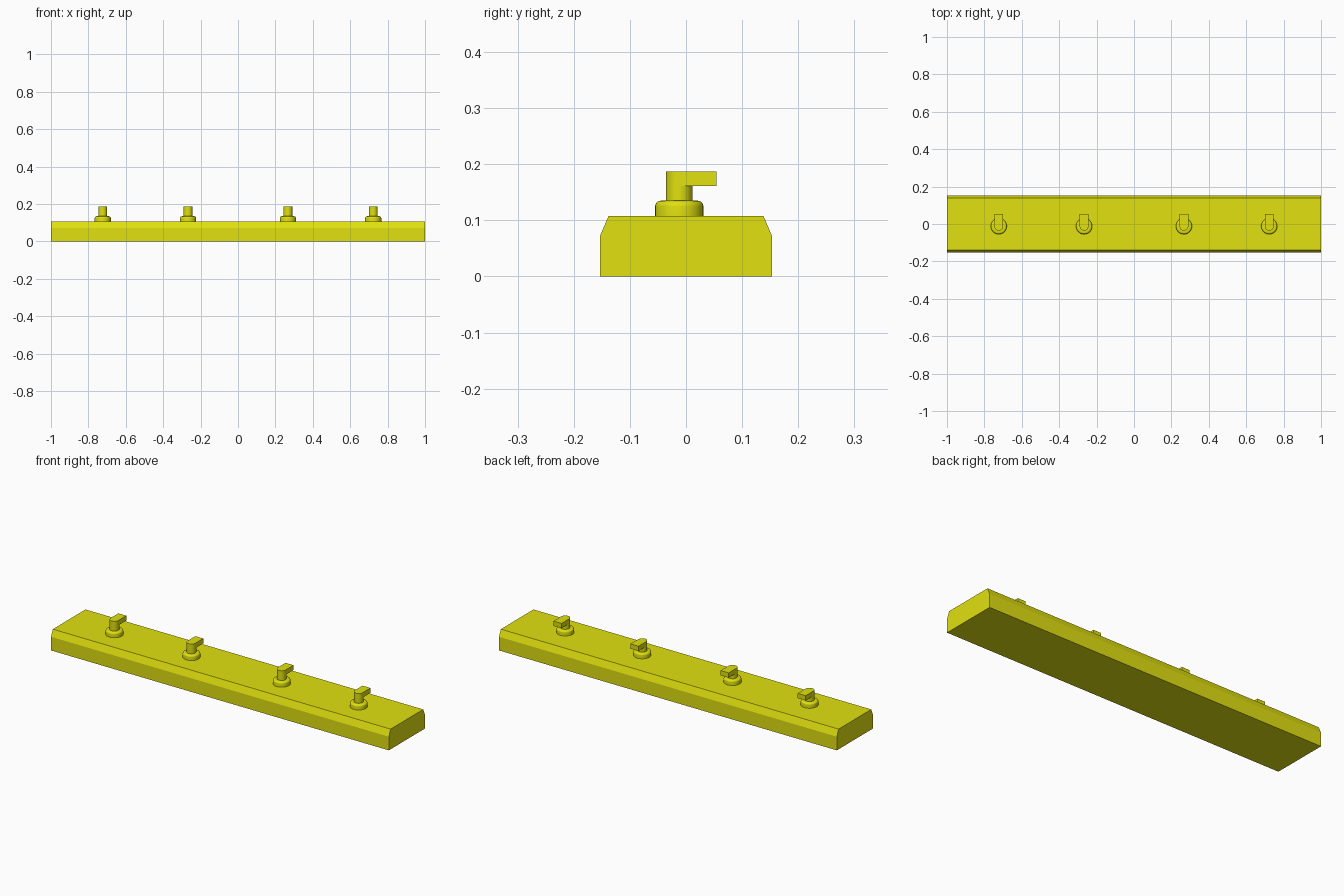
import bpy, math

if "Cube" in bpy.data.objects:
    bpy.data.objects.remove(bpy.data.objects["Cube"])

yellow = bpy.data.materials.new("yellow")
yellow.diffuse_color = (0.75, 0.75, 0.005, 1)
yellow.use_nodes = True
yellow.node_tree.nodes["Principled BSDF"].inputs["Base Color"].default_value = yellow.diffuse_color


def make(name, verts, faces, smooth=False):
    me = bpy.data.meshes.new(name)
    me.from_pydata(verts, [], faces)
    me.materials.append(yellow)
    ob = bpy.data.objects.new(name, me)
    bpy.context.collection.objects.link(ob)
    if smooth:
        bpy.ops.object.select_all(action='DESELECT')
        ob.select_set(True)
        bpy.context.view_layer.objects.active = ob
        bpy.ops.object.shade_smooth_by_angle(angle=math.radians(35))
    return ob


def loft(name, rings, smooth=False):
    """Closed solid through stacked rings of equal length (counter-clockwise)."""
    n = len(rings[0])
    verts = [p for r in rings for p in r]
    faces = [(k*n + i, k*n + (i+1) % n, (k+1)*n + (i+1) % n, (k+1)*n + i)
             for k in range(len(rings) - 1) for i in range(n)]
    faces += [tuple(range(n))[::-1], tuple(range((len(rings)-1)*n, len(rings)*n))]
    return make(name, verts, faces, smooth)


def circle(r, z, n=32):
    return [(r*math.cos(2*math.pi*i/n), r*math.sin(2*math.pi*i/n), z) for i in range(n)]


TOP, R, PIN_TOP, ARM_Z = 0.108, 0.0235, 0.187, 0.161

# Long bar with chamfered upper edges
profile = [(-.153, 0), (.153, 0), (.153, .073), (.138, TOP), (-.138, TOP), (-.153, .073)]
loft("base_bar", [[(x, y, z) for y, z in profile] for x in (-1, 1)])

for k, x in enumerate((-.723, -.267, .267, .723), 1):
    # Rounded collar
    rings = [circle(.043, TOP - .002)]
    for j in range(6):
        a = j * math.pi / 10
        rings.append(circle(.033 + .010*math.cos(a), .125 + .010*math.sin(a)))
    collar = loft(f"collar_{k}", rings, True)
    # Round pin up to the hook arm
    pin = loft(f"pin_{k}", [circle(R, .132), circle(R, ARM_Z)], True)
    # Hook arm: half-round front end flush with the pin, square back end
    outline = [(R*math.cos(math.pi + math.pi*i/16), R*math.sin(math.pi + math.pi*i/16))
               for i in range(17)] + [(R, .066), (-R, .066)]
    arm = loft(f"hook_arm_{k}", [[(u, v, z) for u, v in outline] for z in (ARM_Z, PIN_TOP)], True)
    for ob in (collar, pin, arm):
        ob.location = (x, -.012, 0)
